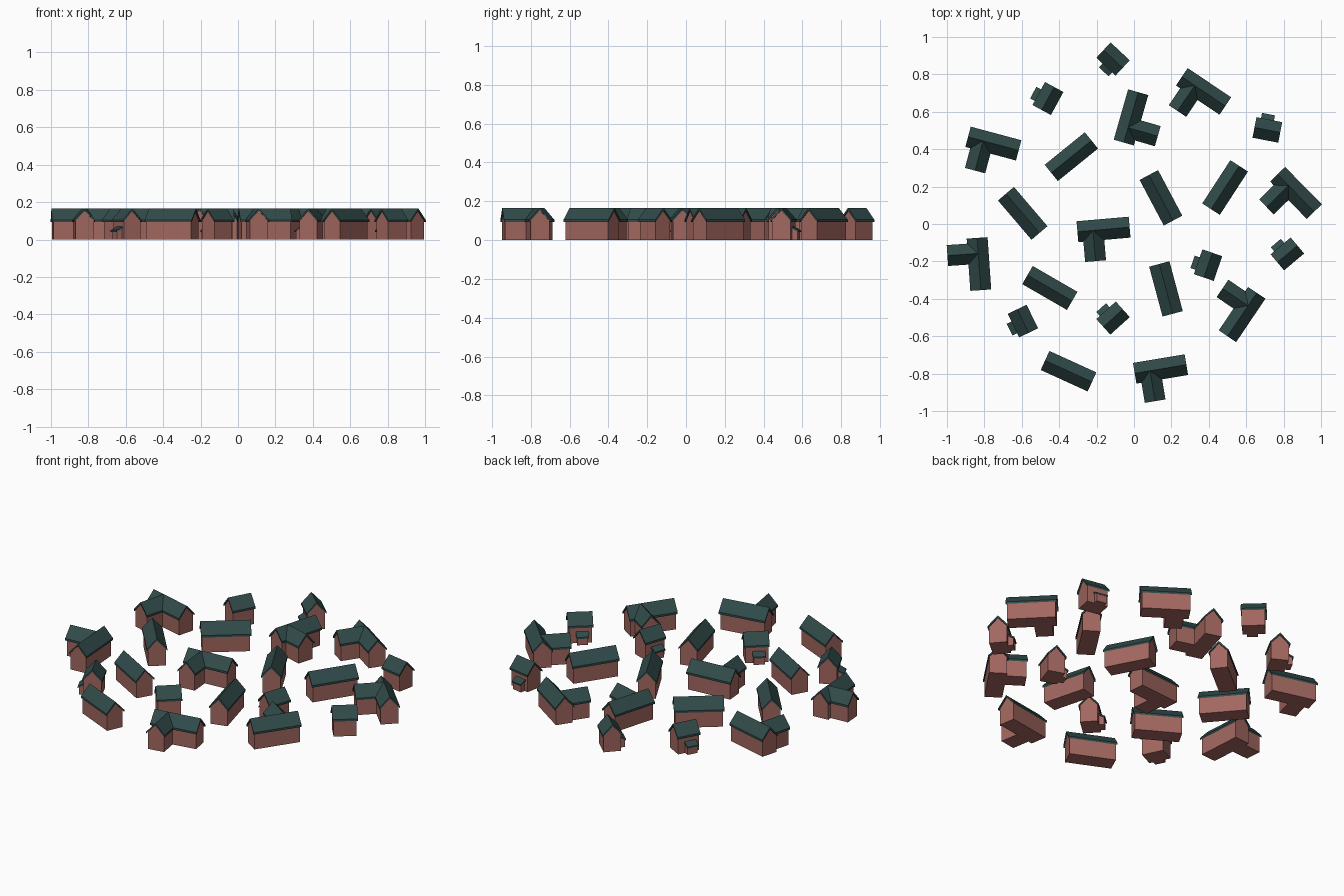
import bpy, bmesh
from math import radians
from mathutils import Matrix

if "Cube" in bpy.data.objects:
    bpy.data.objects.remove(bpy.data.objects["Cube"])


def material(name, rgb):
    m = bpy.data.materials.new(name)
    m.diffuse_color = (*rgb, 1)
    m.use_nodes = True
    m.node_tree.nodes["Principled BSDF"].inputs["Base Color"].default_value = m.diffuse_color
    return m


ROOF = material("dark_green_roof", (0.03, 0.07, 0.068))
WALL = material("brick_wall", (0.36, 0.135, 0.115))
EAVE, RIDGE, HALF = 0.105, 0.166, 0.056      # roof heights and half span
THICK, OVER = 0.012, 0.007                   # roof thickness and overhang


def prism(bm, profile, a, b, place, mat):
    """Extrude an (across, up) profile along local x from a to b."""
    ends = [[bm.verts.new(place @ Matrix.Translation((x, p[0], p[1])).translation)
             for p in profile] for x in (a, b)]
    faces = [bm.faces.new(ends[0][::-1]), bm.faces.new(ends[1])]
    n = len(profile)
    for i in range(n):
        j = (i + 1) % n
        faces.append(bm.faces.new((ends[0][i], ends[0][j], ends[1][j], ends[1][i])))
    for f in faces:
        f.material_index = mat


def gabled_block(bm, a, b, place, over_b=OVER):
    """Walls with gable ends under a thin pitched roof."""
    w = HALF - OVER
    slope = (RIDGE - EAVE) / HALF
    under = RIDGE - THICK
    wall = [(-w, 0), (w, 0), (w, under - w * slope), (0, under), (-w, under - w * slope)]
    prism(bm, wall, a + OVER, b - over_b, place, 1)
    roof = [(-HALF, EAVE), (-HALF, EAVE - THICK), (0, under),
            (HALF, EAVE - THICK), (HALF, EAVE), (0, RIDGE)]
    prism(bm, roof, a, b, place, 0)


def finish(name, bm, x, y, angle):
    bmesh.ops.recalc_face_normals(bm, faces=bm.faces)
    me = bpy.data.meshes.new(name)
    bm.to_mesh(me)
    bm.free()
    me.materials.append(ROOF)
    me.materials.append(WALL)
    ob = bpy.data.objects.new(name, me)
    ob.location = (x, y, 0)
    ob.rotation_euler.z = radians(angle)
    bpy.context.collection.objects.link(ob)


I = Matrix.Identity(4)

# Long houses: x, y, angle
for i, h in enumerate([(-.335, .36, 39), (-.595, .057, -49.5), (.144, .14, -62),
                       (.487, .195, 57), (-.45, -.342, -30), (.171, -.347, -75),
                       (-.35, -.787, -24.5)]):
    bm = bmesh.new()
    gabled_block(bm, -.138, .138, I)
    finish(f"long_house_{i + 1}", bm, *h)

# Houses with a side wing
for i, h in enumerate([(-.752, .43, -15), (.372, .709, -34), (-.016, .57, 74),
                       (.866, .166, -45.5), (-.163, -.029, 5), (-.829, -.214, -86),
                       (.578, -.484, -124), (.142, -.775, 9.5)]):
    bm = bmesh.new()
    gabled_block(bm, -.14, .14, I)
    wing = Matrix.Translation((-.057, 0, 0)) @ Matrix.Rotation(radians(90), 4, 'Z')
    gabled_block(bm, -.165, 0, wing, 0)
    finish(f"wing_house_{i + 1}", bm, *h)

# Small houses with a lean-to porch
for i, h in enumerate([(-.112, .882, -43), (-.46, .671, -118.5), (.713, .503, 169),
                       (.82, -.16, -140), (.396, -.22, -109), (-.594, -.519, -64),
                       (-.112, -.503, -138)]):
    bm = bmesh.new()
    gabled_block(bm, -.07, .07, I)
    porch = [(-.048, 0), (-.048, .06), (-.078, .044), (-.078, 0)]
    prism(bm, porch, -.02, .04, I, 1)
    canopy = [(-.047, .06), (-.047, .07), (-.084, .05), (-.084, .041)]
    prism(bm, canopy, -.025, .045, I, 0)
    finish(f"small_house_{i + 1}", bm, *h)
